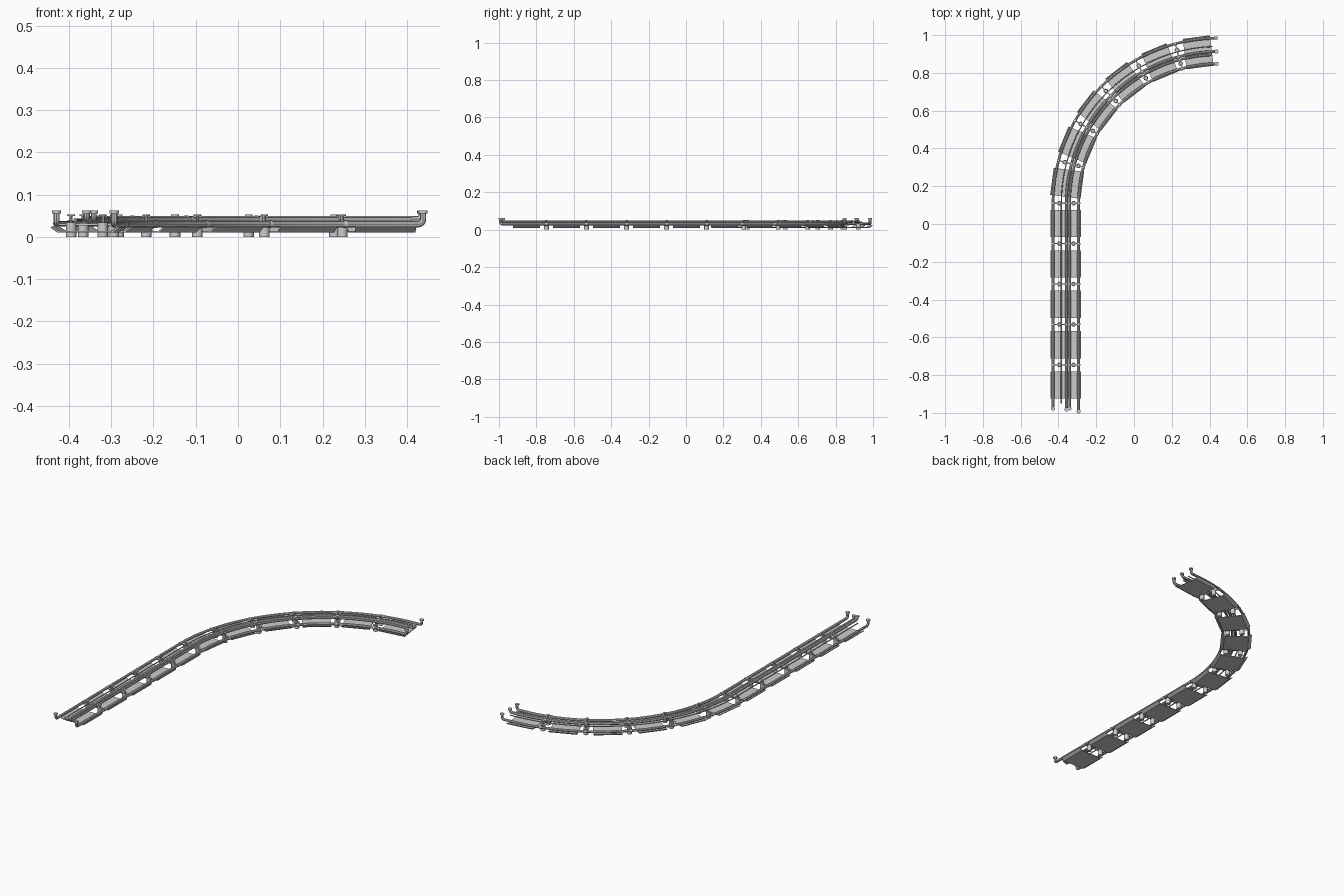
import bpy, bmesh
from math import sin, cos, pi, radians
from mathutils import Matrix, Vector

if "Cube" in bpy.data.objects:
    bpy.data.objects.remove(bpy.data.objects["Cube"])

# Route: straight run along +y, then a 90 degree bend towards +x
X0, Y0, R = -0.361, 0.11, 0.806
PITCH, STEP = 0.214, radians(15)


def at(s, off=0.0, z=0.0):
    """Point at length s along the route (0 = bend start), off = to the right."""
    if s <= 0:
        return Vector((X0 + off, Y0 + s, z))
    a = s / R
    return Vector((X0 + R - (R - off) * cos(a), Y0 + (R - off) * sin(a), z))


def heading(s):
    return -max(s, 0) / R


def row(k):
    return k * PITCH if k <= 0 else k * STEP * R


def finish(name, bm):
    me = bpy.data.meshes.new(name)
    bmesh.ops.recalc_face_normals(bm, faces=bm.faces)
    bm.to_mesh(me)
    bm.free()
    ob = bpy.data.objects.new(name, me)
    bpy.context.collection.objects.link(ob)
    return ob


def smooth(ob):
    bpy.ops.object.select_all(action='DESELECT')
    ob.select_set(True)
    bpy.context.view_layer.objects.active = ob
    bpy.ops.object.shade_smooth_by_angle(angle=radians(40))


def add_cyl(bm, p, z0, z1, r, n=12):
    m = Matrix.Translation((p.x, p.y, (z0 + z1) / 2))
    bmesh.ops.create_cone(bm, cap_ends=True, segments=n, radius1=r, radius2=r,
                          depth=z1 - z0, matrix=m)


def add_box(bm, s, off, z, size):
    m = (Matrix.Translation(at(s, off, z)) @ Matrix.Rotation(heading(s), 4, 'Z')
         @ Matrix.Diagonal((*size, 1)))
    bmesh.ops.create_cube(bm, size=1, matrix=m)


# Trays: shallow flat floor with flared side lips
profile = [(-0.081, 0.022), (-0.064, 0.010), (0.064, 0.010), (0.081, 0.022),
           (0.078, 0.024), (0.062, 0.014), (-0.062, 0.014), (-0.078, 0.024)]
trays = bmesh.new()
for k in range(-4, 7):
    s = (row(k - 1) + row(k)) / 2
    m = Matrix.Translation(at(s)) @ Matrix.Rotation(heading(s), 4, 'Z')
    rings = [[trays.verts.new(m @ Vector((x, y, z))) for x, z in profile]
             for y in (-0.072, 0.072)]
    n = len(profile)
    for i in range(n):
        j = (i + 1) % n
        trays.faces.new((rings[0][i], rings[0][j], rings[1][j], rings[1][i]))
    for ring in rings:
        for q in ((0, 1, 6, 7), (1, 2, 5, 6), (2, 3, 4, 5)):
            trays.faces.new([ring[i] for i in q])
finish("trays", trays)

# Support feet with thin capped studs, and the cross bars between them
feet, bars = bmesh.new(), bmesh.new()
for k in range(-4, 6):
    s = row(k)
    for off in (-0.034, 0.041):
        p = at(s, off)
        add_cyl(feet, p, 0.0, 0.034, 0.0125)
        add_cyl(feet, p, 0.034, 0.050, 0.004, 8)
        add_cyl(feet, p, 0.050, 0.053, 0.009)
    add_box(bars, s, 0.0, 0.029, (0.136, 0.006, 0.005))
smooth(finish("support_feet", feet))
finish("cross_bars", bars)

# Pipes: offset, height, radius, start y, end angle, has elbow at start / end
pipes = [("outer_pipe", -0.068, 0.031, 0.0070, -0.965, 88.5, True, True),
         ("thin_pipe", -0.024, 0.040, 0.0030, -0.950, 88.0, False, False),
         ("middle_pipe_a", 0.003, 0.042, 0.0075, -0.970, 88.5, True, True),
         ("middle_pipe_b", 0.020, 0.040, 0.0065, -0.965, 87.5, True, False),
         ("inner_pipe", 0.068, 0.030, 0.0075, -0.980, 88.5, True, True)]
TOP, BEND = 0.057, 0.012


def elbow(s, off, z, sign):
    """Quarter bend rising from the pipe run to a vertical open end."""
    pts = []
    h = Vector((sin(-heading(s)), cos(heading(s)), 0)) * sign
    base = at(s, off, z)
    for i in range(1, 7):
        a = i * pi / 12
        pts.append(base + h * BEND * sin(a) + Vector((0, 0, BEND * (1 - cos(a)))))
    end = pts[-1].copy()
    end.z = TOP
    return pts + [end]


flanges, clamps = bmesh.new(), bmesh.new()
for name, off, z, r, y0, a1, e0, e1 in pipes:
    s0, s1 = y0 - Y0, radians(a1) * R
    # straight samples up to the bend, then fine samples around it
    pts = [at(s0, off, z)] + [at(s1 * i / 36, off, z) for i in range(37)]
    if e0:
        start = elbow(s0, off, z, -1)
        add_cyl(flanges, start[-1], TOP - 0.002, 0.062, r + 0.0035)
        pts = start[::-1] + pts
    if e1:
        end = elbow(s1, off, z, 1)
        add_cyl(flanges, end[-1], TOP - 0.002, 0.062, r + 0.0035)
        pts += end
    cu = bpy.data.curves.new(name, 'CURVE')
    cu.dimensions = '3D'
    cu.bevel_depth = r
    cu.bevel_resolution = 2
    cu.use_fill_caps = True
    sp = cu.splines.new('POLY')
    sp.points.add(len(pts) - 1)
    for pt, co in zip(sp.points, pts):
        pt.co = (*co, 1)
    ob = bpy.data.objects.new(name, cu)
    bpy.context.collection.objects.link(ob)
    bpy.ops.object.select_all(action='DESELECT')
    ob.select_set(True)
    bpy.context.view_layer.objects.active = ob
    bpy.ops.object.convert(target='MESH')
    smooth(bpy.context.view_layer.objects.active)
    # clamp collars around the pipe at every support row
    for k in range(-4, 6):
        s = row(k)
        m = (Matrix.Translation(at(s, off, z)) @ Matrix.Rotation(heading(s), 4, 'Z')
             @ Matrix.Rotation(pi / 2, 4, 'X'))
        bmesh.ops.create_cone(clamps, cap_ends=True, segments=12, radius1=r + 0.0015,
                              radius2=r + 0.0015, depth=0.008, matrix=m)
smooth(finish("end_flanges", flanges))
smooth(finish("pipe_clamps", clamps))
